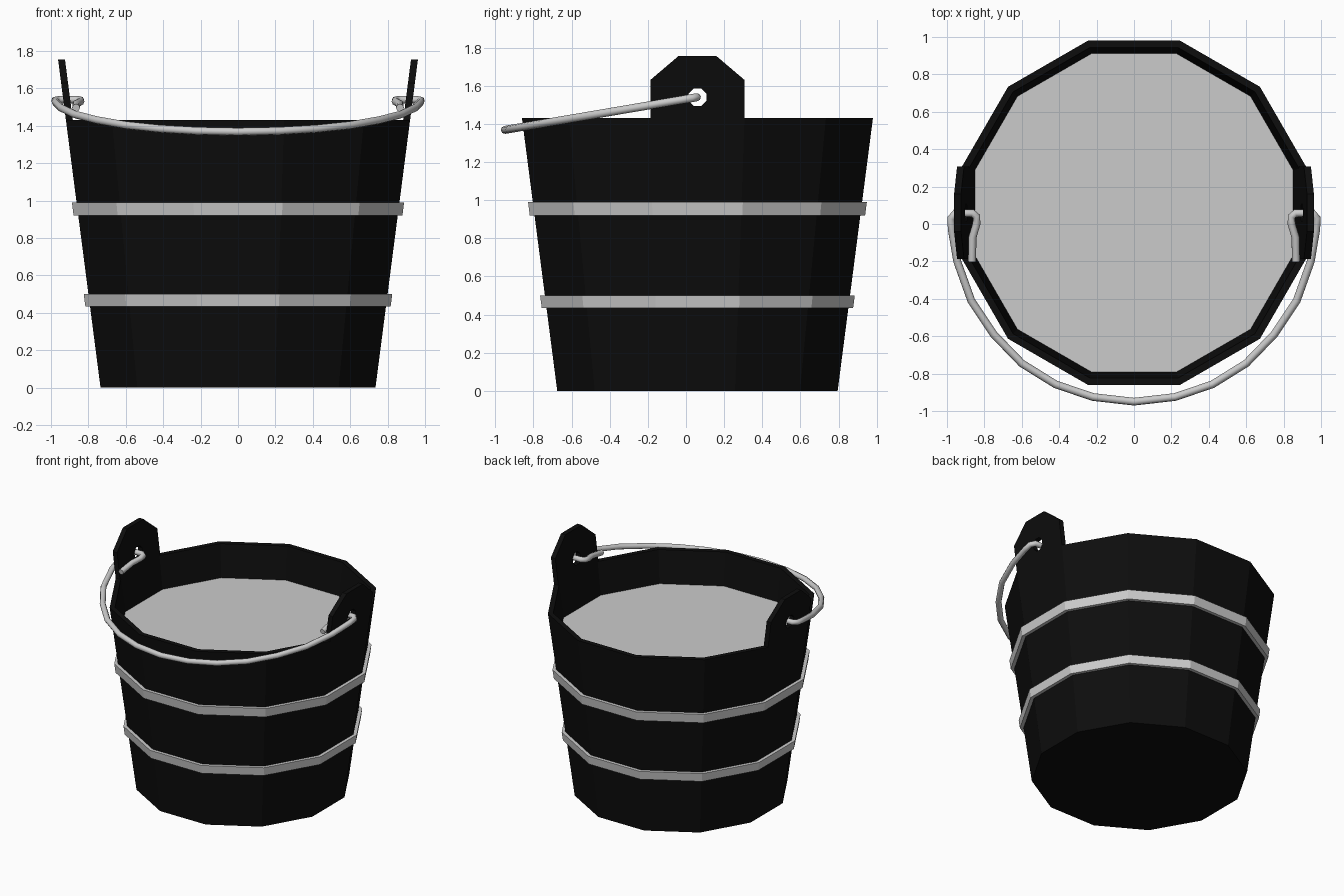
import bpy, bmesh, math

if "Cube" in bpy.data.objects:
    bpy.data.objects.remove(bpy.data.objects["Cube"])

CY = 0.06          # bucket centre in y
RIM_Z = 1.43
WALL = 0.037
SIDES = 12

black = bpy.data.materials.new("dark_wood")
black.diffuse_color = (0.004, 0.004, 0.004, 1)
black.use_nodes = True
black.node_tree.nodes["Principled BSDF"].inputs["Base Color"].default_value = black.diffuse_color


def flat(z):
    """Distance from the axis to an outer flat of the tapered wall."""
    return 0.735 + 0.185 * z / RIM_Z


def make(name, bm, mat=None):
    bmesh.ops.recalc_face_normals(bm, faces=bm.faces)
    me = bpy.data.meshes.new(name)
    bm.to_mesh(me)
    bm.free()
    ob = bpy.data.objects.new(name, me)
    bpy.context.collection.objects.link(ob)
    if mat:
        me.materials.append(mat)
    return ob


def lathe(name, profile, closed=False, mat=None):
    """12-sided rings from (flat distance, z) pairs, capped unless closed."""
    bm = bmesh.new()
    rings = []
    for a, z in profile:
        r = a / math.cos(math.pi / SIDES)
        rings.append([bm.verts.new((r * math.cos(t), r * math.sin(t) + CY, z))
                      for t in [math.tau * (i + 0.5) / SIDES for i in range(SIDES)]])
    pairs = list(zip(rings, rings[1:]))
    if closed:
        pairs.append((rings[-1], rings[0]))
    else:
        bm.faces.new(rings[0])
        bm.faces.new(rings[-1])
    for p, q in pairs:
        for i in range(SIDES):
            j = (i + 1) % SIDES
            bm.faces.new((p[i], p[j], q[j], q[i]))
    return make(name, bm, mat)


# Hollow tapered body
lathe("bucket_body", [(flat(0), 0), (flat(RIM_Z), RIM_Z),
                      (flat(RIM_Z) - WALL, RIM_Z), (flat(0.08) - WALL, 0.08)], mat=black)

# Metal hoops
for name, lo, hi in (("lower_hoop", 0.435, 0.50), ("upper_hoop", 0.92, 0.99)):
    lathe(name, [(flat(lo) - 0.01, lo), (flat(lo) + 0.025, lo),
                 (flat(hi) + 0.025, hi), (flat(hi) - 0.01, hi)], closed=True)

# Water surface
bm = bmesh.new()
r = (flat(1.18) - WALL + 0.005) / math.cos(math.pi / SIDES)
bm.faces.new([bm.verts.new((r * math.cos(math.tau * (i + 0.5) / SIDES),
                            r * math.sin(math.tau * (i + 0.5) / SIDES) + CY, 1.18))
              for i in range(SIDES)])
make("water", bm)

# Ears: chamfered plate with an octagonal hole, leaning with the wall
outline = [(-0.247, 1.42), (0.247, 1.42), (0.247, 1.63),
           (0.10, 1.755), (-0.10, 1.755), (-0.247, 1.63)]
hole = [(0.05 * math.cos(math.tau * (i + 0.5) / 8), 1.54 + 0.05 * math.sin(math.tau * (i + 0.5) / 8))
        for i in range(8)]
bm = bmesh.new()
for loop in (outline, hole):
    vs = [bm.verts.new((flat(z), y + CY, z)) for y, z in loop]
    for a, b in zip(vs, vs[1:] + vs[:1]):
        bm.edges.new((a, b))
bmesh.ops.triangle_fill(bm, edges=bm.edges[:], use_beauty=True)
ext = bmesh.ops.extrude_face_region(bm, geom=bm.faces[:], use_keep_orig=True)
bmesh.ops.translate(bm, vec=(-WALL, 0, 0),
                    verts=[g for g in ext["geom"] if isinstance(g, bmesh.types.BMVert)])
ears = make("ears", bm, black)
ears.modifiers.new("mirror", 'MIRROR')

# Bail handle: a tilted wire arc hooked through both ears
half = [(0.22, -0.925), (0.42, -0.857), (0.60, -0.745), (0.75, -0.59), (0.87, -0.41),
        (0.945, -0.20), (0.974, -0.03), (0.978, 0.03), (0.955, 0.058), (0.865, 0.058),
        (0.842, 0.04), (0.842, 0.0), (0.863, -0.07), (0.866, -0.20)]
path = [(-x, y) for x, y in reversed(half)] + [(0, -0.95)] + half
cu = bpy.data.curves.new("handle", 'CURVE')
cu.dimensions = '3D'
cu.bevel_depth = 0.021
cu.bevel_resolution = 2
cu.use_fill_caps = True
sp = cu.splines.new('POLY')
sp.points.add(len(path) - 1)
for p, (x, y) in zip(sp.points, path):
    p.co = (x, y, 1.54 + (y - CY) * 0.17, 1)
bpy.context.collection.objects.link(bpy.data.objects.new("handle", cu))
